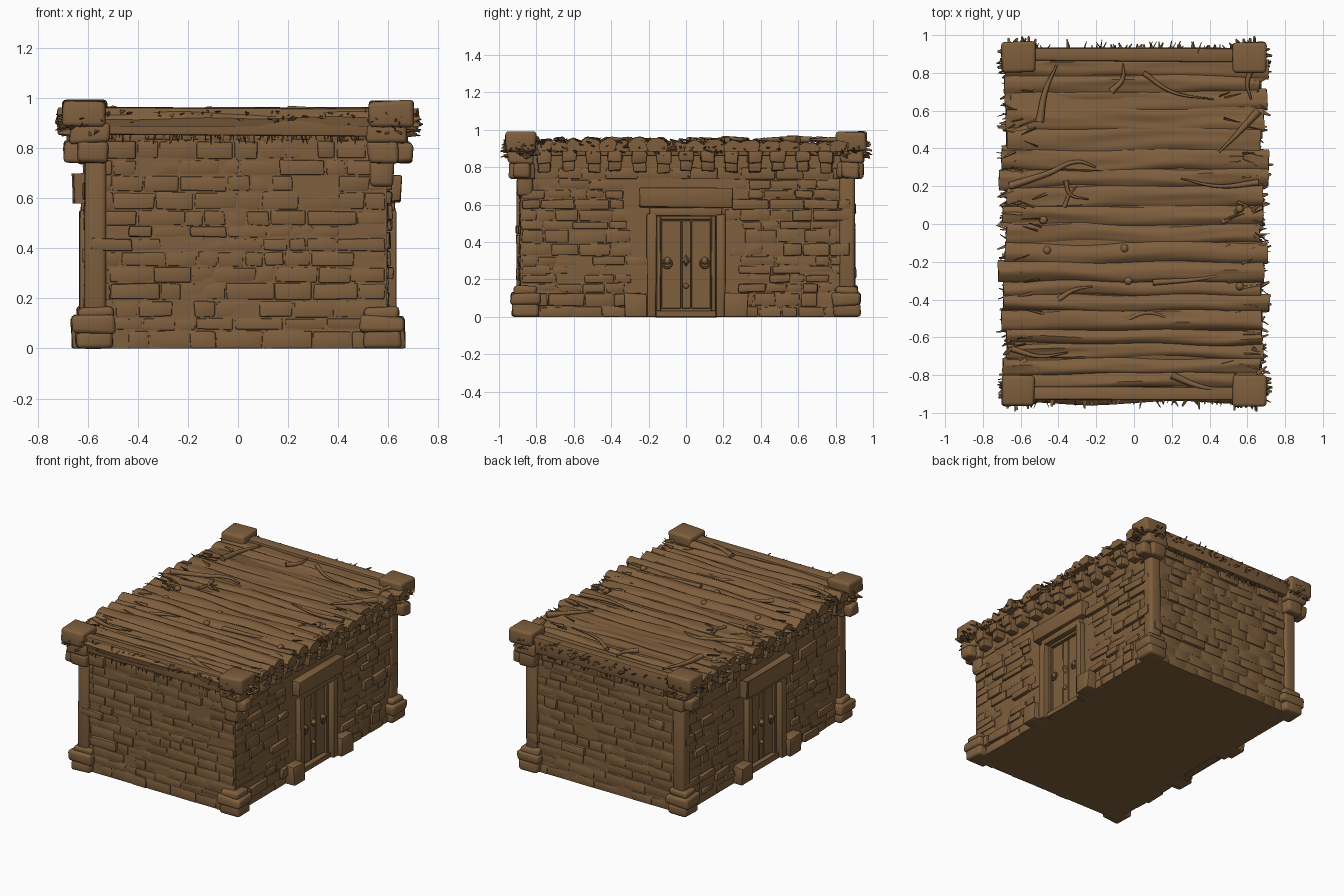
import bpy, bmesh, math, random
from mathutils import Matrix, Vector, noise

if "Cube" in bpy.data.objects:
    bpy.data.objects.remove(bpy.data.objects["Cube"])

random.seed(7)
R = random.uniform
mat = bpy.data.materials.new("earth brown")
mat.diffuse_color = (0.212, 0.114, 0.047, 1)
mat.use_nodes = True
mat.node_tree.nodes["Principled BSDF"].inputs["Base Color"].default_value = mat.diffuse_color


def finish(bm, name, bevel=0.0, seg=2, angle=40):
    if bevel:
        bmesh.ops.bevel(bm, geom=bm.edges[:], offset=bevel, segments=seg,
                        profile=0.5, affect='EDGES', clamp_overlap=True)
    bmesh.ops.recalc_face_normals(bm, faces=bm.faces[:])
    me = bpy.data.meshes.new(name)
    bm.to_mesh(me)
    bm.free()
    ob = bpy.data.objects.new(name, me)
    bpy.context.collection.objects.link(ob)
    me.materials.append(mat)
    bpy.ops.object.select_all(action='DESELECT')
    ob.select_set(True)
    bpy.context.view_layer.objects.active = ob
    bpy.ops.object.shade_smooth_by_angle(angle=math.radians(angle))
    return ob


def box(bm, a, b, jit=0.0, m=Matrix()):
    """Box between two corners, with jittered vertices (never below the ground)."""
    a, b = Vector(a), Vector(b)
    for v in bmesh.ops.create_cube(bm, size=1)['verts']:
        p = Vector([(a[i] + b[i]) / 2 + v.co[i] * abs(b[i] - a[i]) for i in range(3)])
        ground = p.z < 0.002
        p += Vector((R(-jit, jit), R(-jit, jit), R(-jit, jit)))
        if ground:
            p.z = 0
        v.co = m @ p


def shard(bm, p, d, length, w, flat=0.35):
    """Thin pointed splinter or leaf starting at p and pointing along d."""
    rot = Vector(d).to_track_quat('Z', 'Y').to_matrix().to_4x4()
    m = (Matrix.Translation(p) @ rot @ Matrix.Rotation(R(0, 3.1), 4, 'Z')
         @ Matrix.Diagonal((1, flat, 1, 1)) @ Matrix.Translation((0, 0, length / 2)))
    bmesh.ops.create_cone(bm, cap_ends=True, segments=5, radius1=w, radius2=w * 0.3,
                          depth=length, matrix=m)


TURNS = {"right": Matrix(), "left": Matrix.Rotation(math.pi, 4, 'Z')}

# Wall core, with a shallow recess left open for each door
bm = bmesh.new()
box(bm, (-0.555, -0.885, 0), (0.555, 0.885, 0.88))
for m in TURNS.values():
    box(bm, (0.5, -0.885, 0), (0.595, -0.17, 0.88), 0, m)
    box(bm, (0.5, 0.17, 0), (0.595, 0.885, 0.88), 0, m)
    box(bm, (0.5, -0.17, 0.55), (0.595, 0.17, 0.88), 0, m)
finish(bm, "wall_core")


# Brick courses on the four walls
def bricks(name, angle, face, half, rough, top, holes):
    bm = bmesh.new()
    m = Matrix.Rotation(angle, 4, 'Z')
    z = 0.0
    while z < top - 0.03:
        h = min(R(0.045, 0.075), top - z)
        u = -half
        while u < half - 0.02:
            w = R(0.07, 0.2)
            if half - u - w < 0.06:
                w = half - u
            free = not any(u + w > a and u < b and z + h > c and z < d for a, b, c, d in holes)
            if free:
                out = R(0.001, 0.008) if random.random() > rough else R(0.012, 0.027)
                box(bm, (face - 0.04, u + 0.003, z + (0.003 if z else 0)),
                    (face + out, u + w - 0.003, z + h - 0.003), 0.004, m)
            u += w
        z += h
    finish(bm, name, 0.006, 2)


door_hole = [(-0.2, 0.2, 0, 0.6), (-0.24, 0.24, 0.58, 0.69)]
bricks("right_bricks", 0, 0.594, 0.88, 0.3, 0.8, door_hole)
bricks("left_bricks", math.pi, 0.594, 0.88, 0.3, 0.8, door_hole)
bricks("back_bricks", math.pi / 2, 0.884, 0.59, 0.08, 0.86, [])
bricks("front_bricks", -math.pi / 2, 0.884, 0.59, 0.08, 0.86, [])

# Doorways: frame, lintel, plinths, door leaves and fittings
for side, m in TURNS.items():
    bm = bmesh.new()
    for s in (-1, 1):
        box(bm, (0.53, s * 0.158, 0), (0.632, s * 0.21, 0.55), 0.004, m)
        box(bm, (0.55, s * 0.205, 0), (0.665, s * 0.33, 0.125), 0.006, m)
    box(bm, (0.53, -0.195, 0.54), (0.628, 0.195, 0.585), 0.003, m)
    box(bm, (0.55, -0.25, 0.585), (0.652, 0.25, 0.69), 0.004, m)
    finish(bm, side + "_door_frame", 0.008)
    bm = bmesh.new()
    box(bm, (0.55, -0.16, 0), (0.566, 0.16, 0.545), 0, m)
    for a, b in ((-0.13, -0.026), (-0.022, 0.026), (0.03, 0.13)):
        box(bm, (0.55, a, 0.045), (0.58, b, 0.515), 0, m)
    for s in (-1, 1):
        box(bm, (0.55, s * 0.135, 0.03), (0.592, s * 0.158, 0.54), 0, m)
    box(bm, (0.55, -0.135, 0.52), (0.592, 0.135, 0.54), 0, m)
    box(bm, (0.55, -0.16, 0), (0.605, 0.16, 0.035), 0, m)
    finish(bm, side + "_door", 0.003, 1)
    bm = bmesh.new()
    for y, z, r in ((-0.1, 0.3, 0.02), (0.1, 0.3, 0.02), (0, 0.165, 0.015)):
        bmesh.ops.create_uvsphere(bm, u_segments=12, v_segments=8, radius=r,
                                  matrix=m @ Matrix.Translation((0.585, y, z)))
    for s in (-1, 1):   # ring handles
        ring = [[bm.verts.new(m @ Vector((0.594 + 0.006 * math.sin(q),
                                          s * 0.1 + (0.023 + 0.006 * math.cos(q)) * math.cos(t),
                                          0.285 + (0.023 + 0.006 * math.cos(q)) * math.sin(t))))
                 for q in [k * math.tau / 6 for k in range(6)]]
                for t in [k * math.tau / 16 for k in range(16)]]
        for i in range(16):
            for j in range(6):
                n, k = (i + 1) % 16, (j + 1) % 6
                bm.faces.new((ring[i][j], ring[n][j], ring[n][k], ring[i][k]))
    bmesh.ops.create_cone(bm, cap_ends=True, segments=4, radius1=0.034, radius2=0.012, depth=0.025,
                          matrix=m @ Matrix.Translation((0.59, 0, 0.3))
                          @ Matrix.Rotation(math.pi / 2, 4, 'Y') @ Matrix.Diagonal((1, 0.75, 1, 1)))
    finish(bm, side + "_door_fittings", angle=50)
    # Corbels under the eaves
    bm = bmesh.new()
    for i in range(13):
        y = -0.755 + i * 0.1255 + R(-0.01, 0.01)
        z = 0.775 + R(-0.008, 0.012)
        box(bm, (0.57, y - 0.034, z), (0.66, y + 0.034, 0.85), 0.007, m)
        box(bm, (0.57, y - 0.04, z + 0.05), (0.675, y + 0.04, 0.89), 0.007, m)
    finish(bm, side + "_corbels", 0.01)

# Corner stones: base, column, capital and roof block
bm = bmesh.new()
for sx in (-1, 1):
    for sy in (-1, 1):
        def c(x0, x1, y0, y1, z0, z1, j=0.008):
            box(bm, (sx * x0, sy * y0, z0), (sx * x1, sy * y1, z1), j)
        c(0.50, 0.65, 0.79, 0.93, 0, 0.07)
        c(0.49, 0.66, 0.78, 0.935, 0.06, 0.13)
        c(0.50, 0.64, 0.80, 0.92, 0.12, 0.165)
        if (sx, sy) != (1, -1):
            c(0.525, 0.612, 0.82, 0.905, 0.15, 0.75, 0.003)
        else:
            c(0.525, 0.62, 0.82, 0.905, 0.65, 0.76)
        c(0.515, 0.64, 0.81, 0.945, 0.74, 0.83)
        c(0.60, 0.695, 0.83, 0.925, 0.74, 0.825)
        c(0.51, 0.67, 0.82, 0.95, 0.82, 0.90)
        c(0.525, 0.70, 0.80, 0.965, 0.885, 0.988, 0.006)
finish(bm, "corner_stones", 0.018, 3)

# Roof slab and the end beams
bm = bmesh.new()
box(bm, (-0.655, -0.9, 0.86), (0.655, 0.9, 0.925))
for s in (-1, 1):
    box(bm, (-0.56, s * 0.86, 0.85), (0.56, s * 0.935, 0.958), 0.006)
finish(bm, "roof_frame", 0.01)

# Warped roof planks running across the building
edges = [-0.94, -0.87, -0.79, -0.71, -0.63, -0.56, -0.46, -0.38, -0.30, -0.2, -0.1, 0, 0.1,
         0.2, 0.29, 0.39, 0.5, 0.6, 0.7, 0.78, 0.87]
bm = bmesh.new()
for k, (y0, y1) in enumerate(zip(edges, edges[1:])):
    lim = 0.53 if y0 < -0.8 else None
    xa, xb = -(lim or R(0.665, 0.72)), lim or R(0.665, 0.72)
    base, arch = 0.92 + R(-0.006, 0.006), R(0.018, 0.035) if y0 < 0.38 else 0.014
    rings = []
    for i in range(29):
        x = xa + (xb - xa) * i / 28
        dy = 0.022 * noise.noise(Vector((x * 2.2, k * 5.3, 0)))
        ring = []
        for j in range(9):
            t = j / 8
            n = noise.noise(Vector((x * 2.5, t * 3 + k * 3, 1.5)))
            ring.append(bm.verts.new((x + 0.01 * n * (i in (0, 28)), y0 - 0.008 + (y1 - y0 + 0.016) * t + dy,
                                      base + arch * math.sin(math.pi * t) ** 0.6 + 0.014 * n)))
        ring += [bm.verts.new((x, y1 + dy, 0.885)), bm.verts.new((x, y0 + dy, 0.885))]
        rings.append(ring)
    for a, b in zip(rings, rings[1:]):
        for j in range(11):
            bm.faces.new((a[j], a[(j + 1) % 11], b[(j + 1) % 11], b[j]))
    bm.faces.new(rings[0])
    bm.faces.new(rings[-1][::-1])
finish(bm, "roof_planks")

# Knots on the planks
bm = bmesh.new()
for x, y in ((0.56, 0.08), (-0.05, -0.13), (-0.46, -0.14), (-0.03, -0.3), (0.56, -0.33), (-0.48, 0.02)):
    bmesh.ops.create_uvsphere(bm, u_segments=10, v_segments=6, radius=0.022,
                              matrix=Matrix.Translation((x, y, 0.945)) @ Matrix.Diagonal((1, 1, 0.8, 1)))
finish(bm, "plank_knots")


# Loose branches lying on the roof
def branch(pts, r):
    cu = bpy.data.curves.new("branch", 'CURVE')
    cu.dimensions, cu.bevel_depth, cu.bevel_resolution, cu.resolution_u = '3D', r, 2, 6
    cu.use_fill_caps = True
    sp = cu.splines.new('BEZIER')
    sp.bezier_points.add(len(pts) - 1)
    for i, (p, (x, y)) in enumerate(zip(sp.bezier_points, pts)):
        p.co = (x, y, 0.948)
        p.handle_left_type = p.handle_right_type = 'AUTO'
        p.radius = 1 - 0.75 * i / (len(pts) - 1)
    ob = bpy.data.objects.new("roof_branch", cu)
    bpy.context.collection.objects.link(ob)
    cu.materials.append(mat)
    bpy.ops.object.select_all(action='DESELECT')
    ob.select_set(True)
    bpy.context.view_layer.objects.active = ob
    bpy.ops.object.convert(target='MESH')


for pts, r in ([((-0.5, 0.54), (-0.47, 0.7), (-0.41, 0.84)), 0.022],
               [((-0.66, 0.2), (-0.45, 0.27), (-0.3, 0.33), (-0.2, 0.3)), 0.02],
               [((-0.12, 0.7), (-0.06, 0.77), (-0.06, 0.85)), 0.018],
               [((0.05, 0.8), (0.2, 0.7), (0.42, 0.66)), 0.014],
               [((0.66, 0.6), (0.55, 0.48), (0.45, 0.38)), 0.022],
               [((0.64, 0.85), (0.6, 0.75), (0.62, 0.66)), 0.018],
               [((0.66, 0.22), (0.45, 0.2), (0.25, 0.24)), 0.016],
               [((-0.36, 0.23), (-0.34, 0.16), (-0.24, 0.13)), 0.014],
               [((-0.37, 0.09), (-0.34, 0.16), (-0.3, 0.2)), 0.012],
               [((-0.4, -0.4), (-0.32, -0.35), (-0.22, -0.33)), 0.016],
               [((-0.07, -0.52), (0.08, -0.47), (0.22, -0.52)), 0.015],
               [((0.1, -0.31), (0.35, -0.29), (0.6, -0.24)), 0.016],
               [((-0.65, -0.66), (-0.5, -0.7), (-0.35, -0.68)), 0.016],
               [((0.2, -0.8), (0.35, -0.86), (0.5, -0.88)), 0.02]):
    branch(pts, r)

# Ragged splinters and leaves along the roof edges
bm = bmesh.new()
for s in (-1, 1):
    for i in range(130):
        y = R(-0.93, 0.93)
        x = R(0.62, 0.655)
        shard(bm, (s * x, y, R(0.875, 0.935)), (s, R(-0.9, 0.9), R(-0.35, 0.3)), R(0.045, 0.085), R(0.01, 0.022))
    for i in range(75):
        shard(bm, (R(-0.6, 0.6), s * R(0.89, 0.92), R(0.9, 0.945)), (R(-0.8, 0.8), s, R(-0.3, 0.35)),
              R(0.03, 0.07), R(0.008, 0.018))
    for i in range(30):   # splinters lying flat on top
        shard(bm, (s * R(0.45, 0.62), R(-0.78, 0.78), R(0.935, 0.95)), (s, R(-0.5, 0.5), R(0, 0.15)),
              R(0.06, 0.11), R(0.01, 0.016))
    for sy in (-1, 1):   # tufts at the corners
        for i in range(14):
            shard(bm, (s * 0.655, sy * R(0.8, 0.92), R(0.86, 0.92)), (s, R(-0.6, 0.6), R(-0.4, 0.2)),
                  R(0.05, 0.078), R(0.014, 0.024))
            shard(bm, (s * R(0.54, 0.66), sy * 0.915, R(0.86, 0.93)), (R(-0.5, 0.5), sy, R(-0.4, 0.2)),
                  R(0.045, 0.082), R(0.014, 0.022))
    for i in range(70):   # hanging grass under the end beams
        shard(bm, (R(-0.5, 0.5), s * R(0.9, 0.928), 0.862), (R(-0.3, 0.3), 0, -1), R(0.02, 0.05), R(0.006, 0.011))
finish(bm, "roof_edge_splinters")
